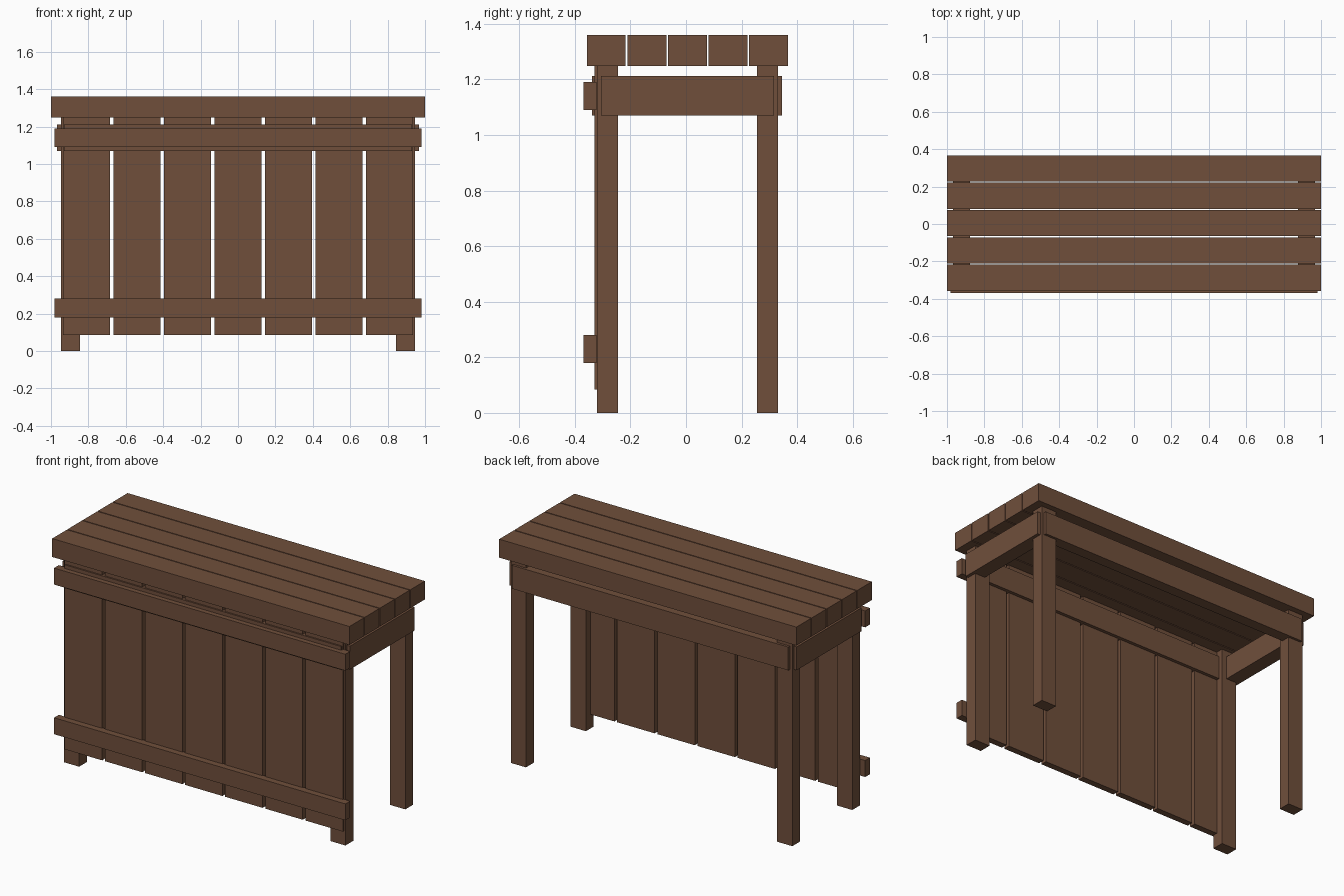
import bpy
import bmesh
from mathutils import Matrix, Vector

cube = bpy.data.objects.get("Cube")
if cube:
    bpy.data.objects.remove(cube, do_unlink=True)

# Single stained wood colour
wood = bpy.data.materials.new("brown_wood")
wood.use_nodes = True
colour = (0.162, 0.078, 0.044, 1.0)
wood.diffuse_color = colour
wood.node_tree.nodes["Principled BSDF"].inputs["Base Color"].default_value = colour


def board(name, x, y, z):
    """Straight timber spanning the given (min, max) range on each axis."""
    low, high = (Vector(c) for c in zip(x, y, z))
    bm = bmesh.new()
    place = Matrix.Translation((low + high) / 2) @ Matrix.Diagonal((*(high - low), 1))
    bmesh.ops.create_cube(bm, size=1, matrix=place)
    mesh = bpy.data.meshes.new(name)
    bm.to_mesh(mesh)
    bm.free()
    mesh.materials.append(wood)
    obj = bpy.data.objects.new(name, mesh)
    bpy.context.collection.objects.link(obj)
    return obj


TOP_BOTTOM = 1.248
APRON_Z = (1.07, 1.212)

# Counter top planks
for i in range(5):
    y = -0.357 + i * 0.146
    board(f"top_plank_{i + 1}", (-1, 1), (y, y + 0.14), (TOP_BOTTOM, 1.36))

# Legs and side aprons, mirrored left and right
for side, s in (("left", 1), ("right", -1)):
    leg_x = sorted((s * 0.845, s * 0.947))
    board(f"front_leg_{side}", leg_x, (-0.32, -0.245), (0, TOP_BOTTOM))
    board(f"back_leg_{side}", leg_x, (0.255, 0.331), (0, TOP_BOTTOM))
    board(f"side_apron_{side}", sorted((s * 0.878, s * 0.967)), (-0.306, 0.317), APRON_Z)

# Long aprons
board("front_apron", (-0.93, 0.93), (-0.338, -0.27), APRON_Z)
board("back_apron", (-0.93, 0.93), (0.278, 0.346), APRON_Z)

# Upright front slats
for i in range(7):
    x = (i - 3) * 0.27
    board(f"front_slat_{i + 1}", (x - 0.126, x + 0.126), (-0.329, -0.29), (0.085, TOP_BOTTOM))

# Horizontal rails across the slats
for name, z in (("lower_rail", 0.18), ("upper_rail", 1.09)):
    board(name, (-0.98, 0.98), (-0.368, -0.322), (z, z + 0.1))
